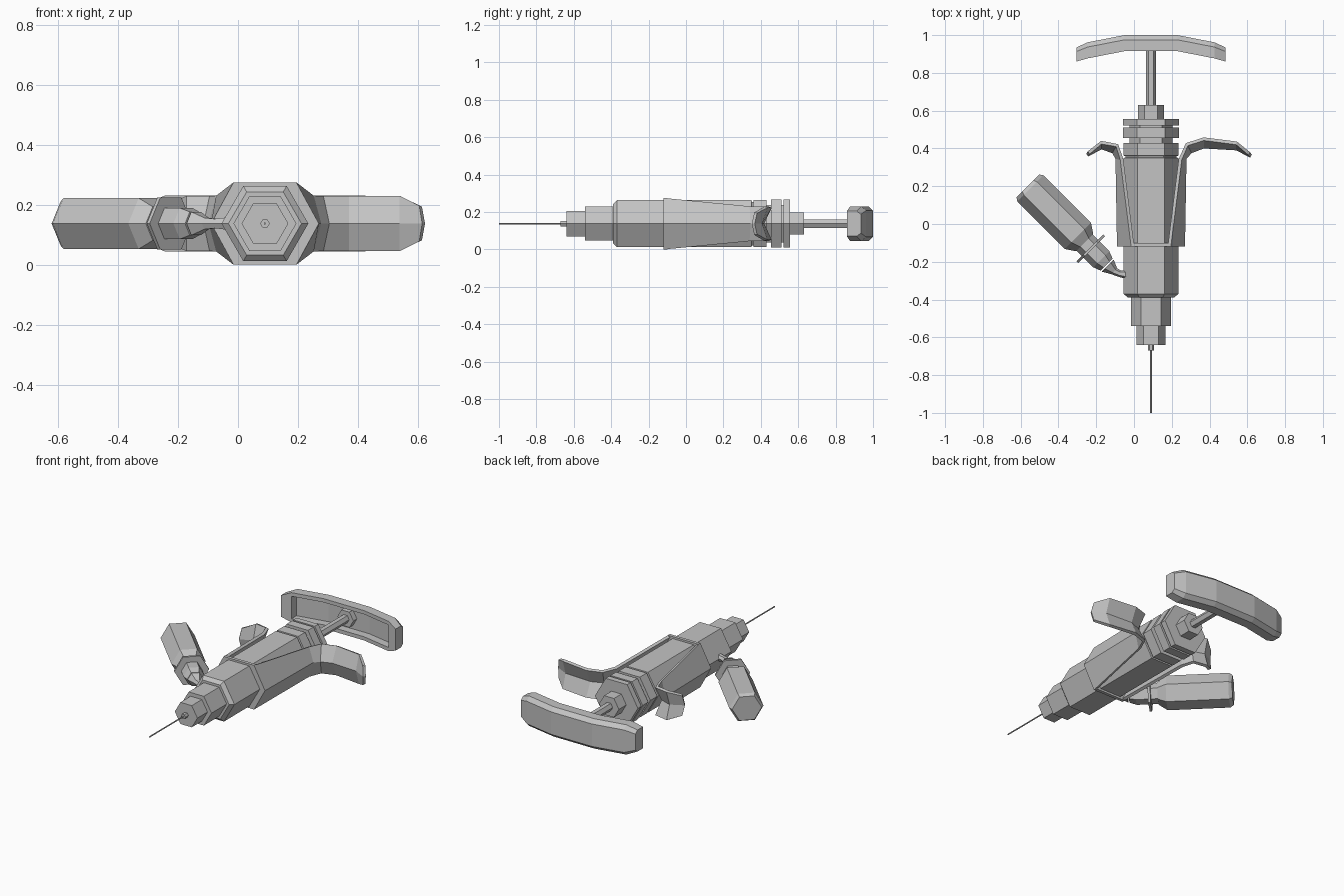
import bpy, bmesh, math
from mathutils import Vector

old = bpy.data.objects.get("Cube")
if old:
    bpy.data.objects.remove(old, do_unlink=True)

# Single flat colour
grey = bpy.data.materials.new("plain_grey")
grey.use_nodes = True
grey.diffuse_color = (0.55, 0.55, 0.55, 1)
bsdf = next(n for n in grey.node_tree.nodes if n.type == 'BSDF_PRINCIPLED')
bsdf.inputs["Base Color"].default_value = grey.diffuse_color

UP = Vector((0, 0, 1))
AXIS = Vector((0.09, 0, 0.1375))
FORWARD = Vector((0, 1, 0))


def make_object(name, bm):
    mesh = bpy.data.meshes.new(name)
    bm.to_mesh(mesh)
    bm.free()
    mesh.materials.append(grey)
    obj = bpy.data.objects.new(name, mesh)
    bpy.context.collection.objects.link(obj)
    return obj


def loft(name, rings):
    """Bridge closed rings of points and cap both ends."""
    bm = bmesh.new()
    loops = [[bm.verts.new(p) for p in ring] for ring in rings]
    for a, b in zip(loops, loops[1:]):
        for i in range(len(a)):
            j = (i + 1) % len(a)
            bm.faces.new((a[i], a[j], b[j], b[i]))
    bm.faces.new(loops[0][::-1])
    bm.faces.new(loops[-1])
    bmesh.ops.recalc_face_normals(bm, faces=bm.faces)
    return make_object(name, bm)


def hexagon(center, direction, radius):
    side = direction.cross(UP).normalized()
    angles = [math.radians(60 * i) for i in range(6)]
    return [center + radius * (side * math.cos(a) + UP * math.sin(a)) for a in angles]


def hex_part(name, profile, origin=AXIS, direction=FORWARD):
    """Six sided part from (distance, radius) pairs."""
    return loft(name, [hexagon(origin + direction * t, direction, r) for t, r in profile])


# Needle, nose and barrel along the main axis
hex_part("needle", [(-1, 0.004), (-0.66, 0.004)])
hex_part("needle_hub", [(-0.67, 0.016), (-0.63, 0.016)])
hex_part("nose_tip", [(-0.64, 0.078), (-0.53, 0.078)])
hex_part("nose", [(-0.54, 0.105), (-0.38, 0.105)])
hex_part("barrel", [(-0.39, 0.122), (-0.37, 0.145), (0.35, 0.145),
                    (0.352, 0.135), (0.36, 0.135), (0.362, 0.145), (0.43, 0.145)])
hex_part("rear_neck", [(0.42, 0.115), (0.54, 0.115)])
for label, start, end in (("front", 0.455, 0.51), ("rear", 0.522, 0.557)):
    hex_part(label + "_collar", [(start, 0.148), (end, 0.148)])
hex_part("end_nut", [(0.55, 0.068), (0.63, 0.068)])
hex_part("plunger_rod", [(0.62, 0.026), (0.97, 0.026)])
hex_part("plunger_hub", [(0.93, 0.055), (0.97, 0.055)])

# Sleeve band around the barrel
band = [(0.18, 0), (0.105, 0.1375), (-0.105, 0.1375),
        (-0.18, 0), (-0.105, -0.1375), (0.105, -0.1375)]
loft("sleeve_band", [[AXIS + Vector((x, y, z)) for x, z in band] for y in (-0.12, -0.1)])


def grip(name, sign, rows):
    """Ridged sheet: rows of edge x, edge y, edge half height, ridge x, ridge y."""
    bm = bmesh.new()
    lines = []
    for ex, ey, h, rx, ry in rows:
        pts = ((ex, ey, h), (rx, ry, 0), (ex, ey, -h))
        lines.append([bm.verts.new(AXIS + Vector((sign * x, y, z))) for x, y, z in pts])
    for a, b in zip(lines, lines[1:]):
        for i in range(2):
            quad = (a[i], a[i + 1], b[i + 1], b[i])
            bm.faces.new(quad if sign > 0 else quad[::-1])
    obj = make_object(name, bm)
    mod = obj.modifiers.new("thickness", 'SOLIDIFY')
    mod.thickness = 0.018
    mod.offset = -1


# Side strips that curl out into finger grips
strip = [(0.105, -0.12, 0.1375, 0.18, -0.12), (0.163, 0.34, 0.093, 0.188, 0.345)]
grip("left_grip", 1, strip + [
    (0.195, 0.415, 0.092, 0.215, 0.375), (0.28, 0.442, 0.092, 0.28, 0.4),
    (0.45, 0.42, 0.092, 0.45, 0.39), (0.515, 0.365, 0.06, 0.525, 0.352)])
grip("right_grip", -1, strip + [
    (0.185, 0.41, 0.092, 0.205, 0.375), (0.262, 0.423, 0.092, 0.262, 0.395),
    (0.325, 0.37, 0.065, 0.333, 0.357)])

# Curved plunger handle, hollow at the front
outer = [(0, -0.093), (0.06, -0.093), (0.085, -0.07),
         (0.085, 0.07), (0.06, 0.093), (0, 0.093)]
hollow = [(0, 0.07), (0.05, 0.07), (0.05, -0.07), (0, -0.07)]


def handle_ring(shape, x, y, depth=1, height=1):
    return [AXIS + Vector((x, y + d * depth, z * height)) for d, z in shape]


loft("plunger_handle", [handle_ring(outer + hollow, x, y) for x, y in
                        ((-0.335, 0.877), (-0.14, 0.915), (0.14, 0.915), (0.335, 0.877))])
for label, sign in (("left", 1), ("right", -1)):
    loft(label + "_handle_end", [handle_ring(outer, sign * 0.335, 0.877),
                                 handle_ring(outer, sign * 0.395, 0.86, 0.88, 0.72)])

# Angled side bottle with neck, disc and spout
root = Vector((-0.145, -0.215, 0.1375))
lean = Vector((-1, 1, 0)).normalized()
hex_part("bottle", [(0.165, 0.065), (0.215, 0.098), (0.57, 0.098), (0.59, 0.085)], root, lean)
hex_part("bottle_neck", [(0, 0.045), (0.04, 0.06), (0.18, 0.06)], root, lean)
hex_part("bottle_disc", [(0.112, 0.1), (0.126, 0.1)], root, lean)
spout = [(-0.14, -0.22, 0.045), (-0.105, -0.25, 0.022),
         (-0.075, -0.263, 0.018), (-0.035, -0.268, 0.024)]
turns = [lean, lean, Vector((-1, 0.4, 0)), Vector((-1, 0, 0))]
loft("spout", [hexagon(Vector((x, y, 0.1375)), d, r) for (x, y, r), d in zip(spout, turns)])
